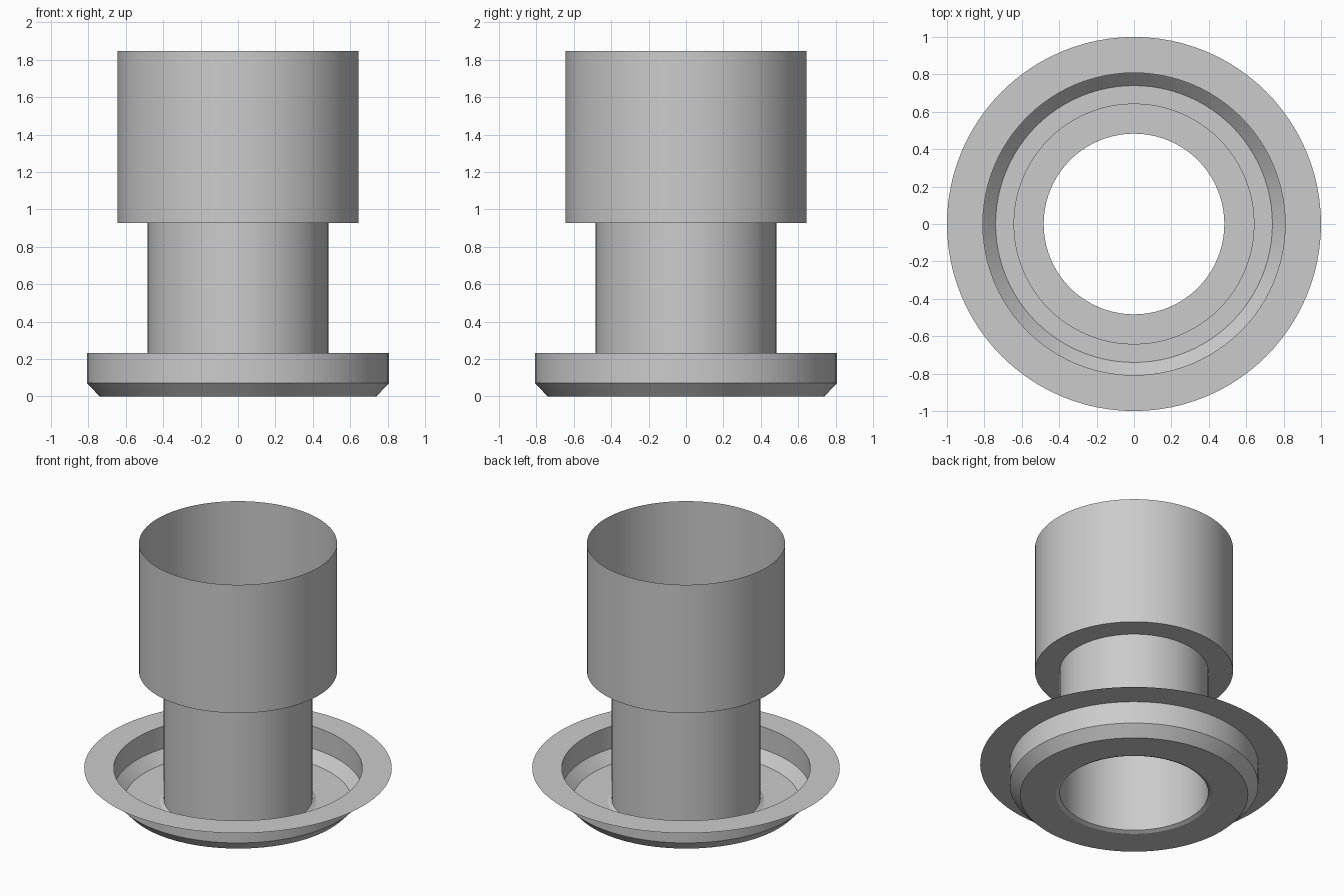
import bpy
import bmesh
import math
from mathutils import Vector

SEGMENTS = 96

cube = bpy.data.objects.get("Cube")
if cube:
    bpy.data.objects.remove(cube, do_unlink=True)

# Single plain grey
grey = bpy.data.materials.new("plain_grey")
grey.use_nodes = True
grey.diffuse_color = (0.6, 0.6, 0.6, 1)
grey.node_tree.nodes["Principled BSDF"].inputs["Base Color"].default_value = grey.diffuse_color


def lathe(name, profile):
    """Revolve a (radius, height) profile into a thin sheet around z."""
    bm = bmesh.new()
    verts = [bm.verts.new((r, 0, z)) for r, z in profile]
    edges = [bm.edges.new(pair) for pair in zip(verts, verts[1:])]
    bmesh.ops.spin(bm, geom=verts + edges, cent=(0, 0, 0), axis=(0, 0, 1),
                   angle=math.tau, steps=SEGMENTS, use_merge=True)
    bmesh.ops.remove_doubles(bm, verts=bm.verts, dist=0.0001)

    # Walls face away from the axis, flat rings face down
    bm.normal_update()
    for face in bm.faces:
        centre = face.calc_center_median()
        outward = Vector((centre.x, centre.y, 0)).normalized()
        if face.normal.dot(outward - Vector((0, 0, 1.01))) < 0:
            face.normal_flip()

    mesh = bpy.data.meshes.new(name)
    bm.to_mesh(mesh)
    bm.free()
    mesh.materials.append(grey)
    obj = bpy.data.objects.new(name, mesh)
    bpy.context.collection.objects.link(obj)

    bpy.ops.object.select_all(action="DESELECT")
    obj.select_set(True)
    bpy.context.view_layer.objects.active = obj
    bpy.ops.object.shade_smooth_by_angle(angle=math.radians(20))
    return obj


# Flat rim, dish wall, chamfer and floor, with a small lip up to the tube
lathe("flanged_dish", [(1.0, 0.232), (0.808, 0.232), (0.808, 0.072),
                       (0.74, 0), (0.508, 0), (0.483, 0.013)])

# Narrow open tube
lathe("neck_tube", [(0.483, 0.013), (0.483, 0.927)])

# Shoulder and wide open cup
lathe("upper_cup", [(0.483, 0.927), (0.644, 0.927), (0.644, 1.847)])
